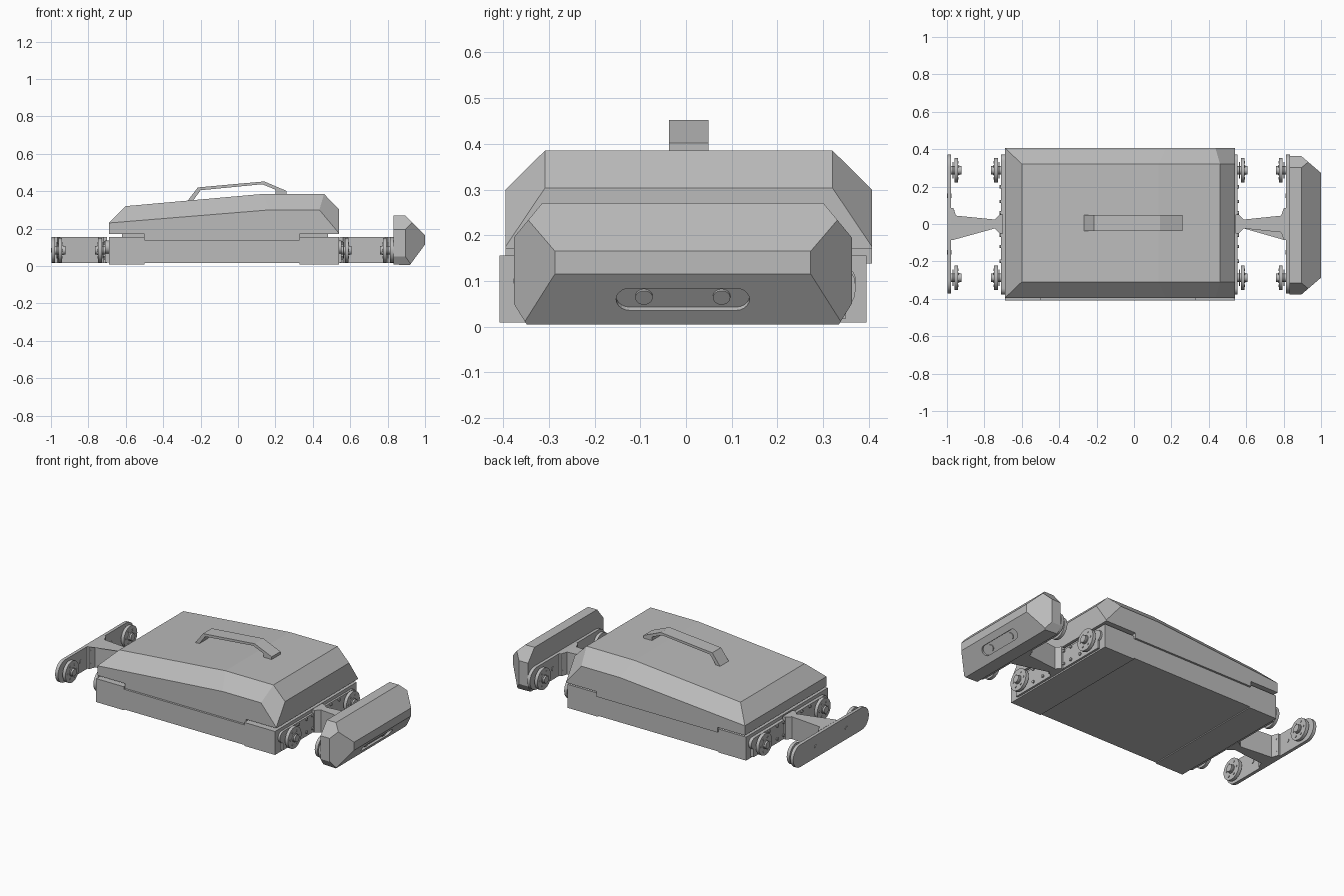
import bpy, bmesh, math
from mathutils import Vector, Matrix

cube = bpy.data.objects.get("Cube")
if cube:
    bpy.data.objects.remove(cube)

grey = bpy.data.materials.new("plain grey")
grey.use_nodes = True
grey.diffuse_color = (0.5, 0.5, 0.5, 1)
grey.node_tree.nodes["Principled BSDF"].inputs["Base Color"].default_value = (0.5, 0.5, 0.5, 1)


def finish(name, bm, smooth=False):
    bmesh.ops.recalc_face_normals(bm, faces=bm.faces)
    mesh = bpy.data.meshes.new(name)
    bm.to_mesh(mesh)
    bm.free()
    ob = bpy.data.objects.new(name, mesh)
    bpy.context.collection.objects.link(ob)
    mesh.materials.append(grey)
    if smooth:
        bpy.ops.object.select_all(action='DESELECT')
        ob.select_set(True)
        bpy.context.view_layer.objects.active = ob
        bpy.ops.object.shade_smooth_by_angle(angle=math.radians(35))
    return ob


def prism_bm(points, axis, a, b):
    """Extrude a 2D outline from a to b along the given axis."""
    bm = bmesh.new()

    def place(p, d):
        return {'x': (d, p[0], p[1]), 'y': (p[0], d, p[1]), 'z': (p[0], p[1], d)}[axis]
    face = bm.faces.new([bm.verts.new(place(p, a)) for p in points])
    top = bmesh.ops.extrude_face_region(bm, geom=[face])
    move = Vector(place((0, 0), b - a))
    bmesh.ops.translate(bm, vec=move, verts=[v for v in top['geom'] if isinstance(v, bmesh.types.BMVert)])
    return bm


def prism(name, points, axis, a, b, smooth=False):
    return finish(name, prism_bm(points, axis, a, b), smooth)


def box(name, x0, x1, y0, y1, z0, z1):
    return prism(name, [(x0, y0), (x1, y0), (x1, y1), (x0, y1)], 'z', z0, z1)


def disc(name, x0, x1, y, z, r, sides=32):
    pts = [(y + r * math.cos(i * math.tau / sides), z + r * math.sin(i * math.tau / sides))
           for i in range(sides)]
    return prism(name, pts, 'x', x0, x1, True)


def capsule(half_len, r, steps=10, cx=0, cy=0):
    """Slot outline with round ends."""
    pts = []
    for side, start in ((1, -math.pi / 2), (-1, math.pi / 2)):
        for i in range(steps + 1):
            t = start + math.pi * i / steps
            pts.append((cx + side * (half_len - r) + r * math.cos(t), cy + r * math.sin(t)))
    return pts


# Lid: faceted shell sitting over the chassis
SHIFT = 0.006
shoulder = [(-0.69, 0.23), (0.17, 0.30), (0.435, 0.30), (0.54, 0.175)]
crown = [(-0.60, 0.32), (0.13, 0.385), (0.46, 0.385), (0.54, 0.303)]
bm = bmesh.new()
rows = {}
for s in (-1, 1):
    rows['low', s] = [bm.verts.new((p[0], SHIFT + s * 0.401, 0.17)) for p in shoulder]
    rows['mid', s] = [bm.verts.new((x, SHIFT + s * 0.401, z)) for x, z in shoulder]
    rows['top', s] = [bm.verts.new((x, SHIFT + s * 0.315, z)) for x, z in crown]
rings = [rows[k] for k in (('low', -1), ('mid', -1), ('top', -1), ('top', 1), ('mid', 1), ('low', 1))]
for lower, upper in zip(rings, rings[1:] + rings[:1]):
    for i in range(3):
        bm.faces.new((lower[i], lower[i + 1], upper[i + 1], upper[i]))
first, last = [r[0] for r in rings], [r[-1] for r in rings]
bm.faces.new((first[0], first[1], first[4], first[5]))
bm.faces.new(first[1:5])
bm.faces.new(last)
finish("lid", bm)
box("lid_skirt", -0.50, 0.33, SHIFT - 0.401, SHIFT + 0.401, 0.138, 0.17)

# Carry handle
prism("handle", [(-0.268, 0.35), (-0.215, 0.42), (0.14, 0.452), (0.258, 0.402), (0.258, 0.38),
                 (0.20, 0.385), (0.20, 0.408), (0.13, 0.437), (-0.20, 0.405), (-0.24, 0.35)],
      'y', -0.037, 0.049)

# Chassis tub with end pads and ledges
box("chassis", -0.69, 0.54, -0.408, 0.395, 0.015, 0.14)
for tag, x0, x1 in (("rear", -0.69, -0.50), ("nose", 0.33, 0.54)):
    box(tag + "_bottom_pad", x0, x1, -0.408, 0.395, 0.009, 0.016)
    box(tag + "_ledge", x0, x1, -0.408, 0.395, 0.139, 0.155)
box("lid_support", -0.62, 0.48, -0.32, 0.32, 0.14, 0.18)


# Wheel assemblies: rim discs, hub and ring of bolts
def wheel(tag, wall, d, y):
    z = 0.084

    def part(name, a, b, yy, zz, r, sides=32):
        disc(tag + name, *sorted((wall + d * a, wall + d * b)), yy, zz, r, sides)
    part("_axle", 0, 0.055, y, z, 0.022)
    part("_inner_flange", 0.008, 0.014, y, z, 0.045)
    part("_wheel", 0.018, 0.038, y, z, 0.066)
    part("_hub", 0.036, 0.044, y, z, 0.026)
    for i in range(6):
        t = i * math.tau / 6
        part("_bolt", 0.037, 0.041, y + 0.043 * math.cos(t), z + 0.043 * math.sin(t), 0.006, 8)


# Each end: (name, chassis wall, outward direction, inside face of outer plate)
for tag, wall, d, plate in (("rear", -0.71, -1, -0.978), ("nose", 0.553, 1, 0.813)):
    inner = wall - d * 0.025
    prism(tag + "_mount_plate", capsule(0.375, 0.035, cx=-0.003, cy=0.10), 'x', inner, wall, True)
    box(tag + "_mount_foot", min(inner, wall), max(inner, wall), -0.35, 0.35, 0.018, 0.11)
    outer = plate + d * 0.02
    prism(tag + "_end_plate", capsule(0.372, 0.069, cy=0.085), 'x', plate, outer, True)
    for y in (-0.287, 0.287):
        wheel(tag + "_inner", wall, d, y)
        wheel(tag + "_outer", plate, -d, y)
    for y in (-0.20, -0.12, -0.06, 0.06, 0.12, 0.20):
        for z in (0.045, 0.125):
            disc(tag + "_mount_bolt", wall - 0.008, wall + 0.008, y, z, 0.009, 8)
    for y in (-0.15, 0.15):
        disc(tag + "_plate_bolt", min(plate, outer) - 0.003, max(plate, outer) + 0.003, y, 0.085, 0.012, 12)
    # Central web with curved flares into both flanges
    half, bend = 0.024, 0.022
    near = [(wall - d * 0.01, 0.085), (wall + d * 0.008, 0.05)]
    arc = []
    for i in range(7):
        t = math.pi / 2 * i / 6
        arc.append((bend * (1 - math.sin(t)), half + bend * (1 - math.cos(t))))
    far = [(plate - d * (0.012 + a), y) for a, y in arc]
    side = [(wall - d * 0.01, 0.05)] + near[1:] + [(wall + d * 0.035, half)] + far[::-1]
    side += [(plate - d * 0.012, 0.085), (plate, 0.085)]
    outline = side + [(x, -y) for x, y in reversed(side)]
    prism(tag + "_web", outline, 'z', 0.016, 0.155, True)
    for y in (-0.068, 0.068):
        for z in (0.045, 0.125):
            disc(tag + "_web_bolt", plate - d * 0.012 - 0.005, plate - d * 0.012 + 0.005, y, z, 0.008, 8)

# Bumper: profile trimmed by corner planes
CY = -0.007
bm = prism_bm([(0.832, 0.008), (0.832, 0.27), (0.895, 0.27), (1.0, 0.165), (1.0, 0.115), (0.918, 0.004)],
              'y', CY - 0.37, CY + 0.37)
for s in (-1, 1):
    for point, normal in (((0.895, 0.37, 0.1), (0.09, 0.105, 0)),
                          ((0.9, 0.37, 0.195), (0, 0.075, 0.062)),
                          ((0.9, 0.37, 0.05), (0, 0.045, -0.028))):
        p = Vector((point[0], CY + s * point[1], point[2]))
        n = Vector((normal[0], s * normal[1], normal[2]))
        cut = bmesh.ops.bisect_plane(bm, geom=bm.verts[:] + bm.edges[:] + bm.faces[:],
                                     plane_co=p, plane_no=n, clear_outer=True)
        edges = [e for e in cut['geom_cut'] if isinstance(e, bmesh.types.BMEdge)]
        bmesh.ops.holes_fill(bm, edges=edges)
bumper = finish("bumper", bm)

# Recessed slot on the lower sloping face of the bumper
tilt = Matrix.Translation((0.959, CY, 0.0595)) @ Matrix.Rotation(math.atan2(0.082, 0.111), 4, 'Y')


def tilted(ob):
    ob.matrix_world = tilt
    return ob


cutter = tilted(prism("slot_cutter", capsule(0.146, 0.03), 'x', -0.012, 0.03))
cutter.hide_render = True
cutter.hide_viewport = True
cutter.display_type = 'WIRE'
mod = bumper.modifiers.new("slot", 'BOOLEAN')
mod.operation = 'DIFFERENCE'
mod.solver = 'EXACT'
mod.object = cutter
for y in (-0.085, 0.085):
    tilted(disc("slot_sensor", -0.016, -0.006, y, 0, 0.019))

# Round lamps on the nose
for y in (-0.248, 0.227):
    disc("lamp", 0.97, 1.0, y, 0.14, 0.022)
